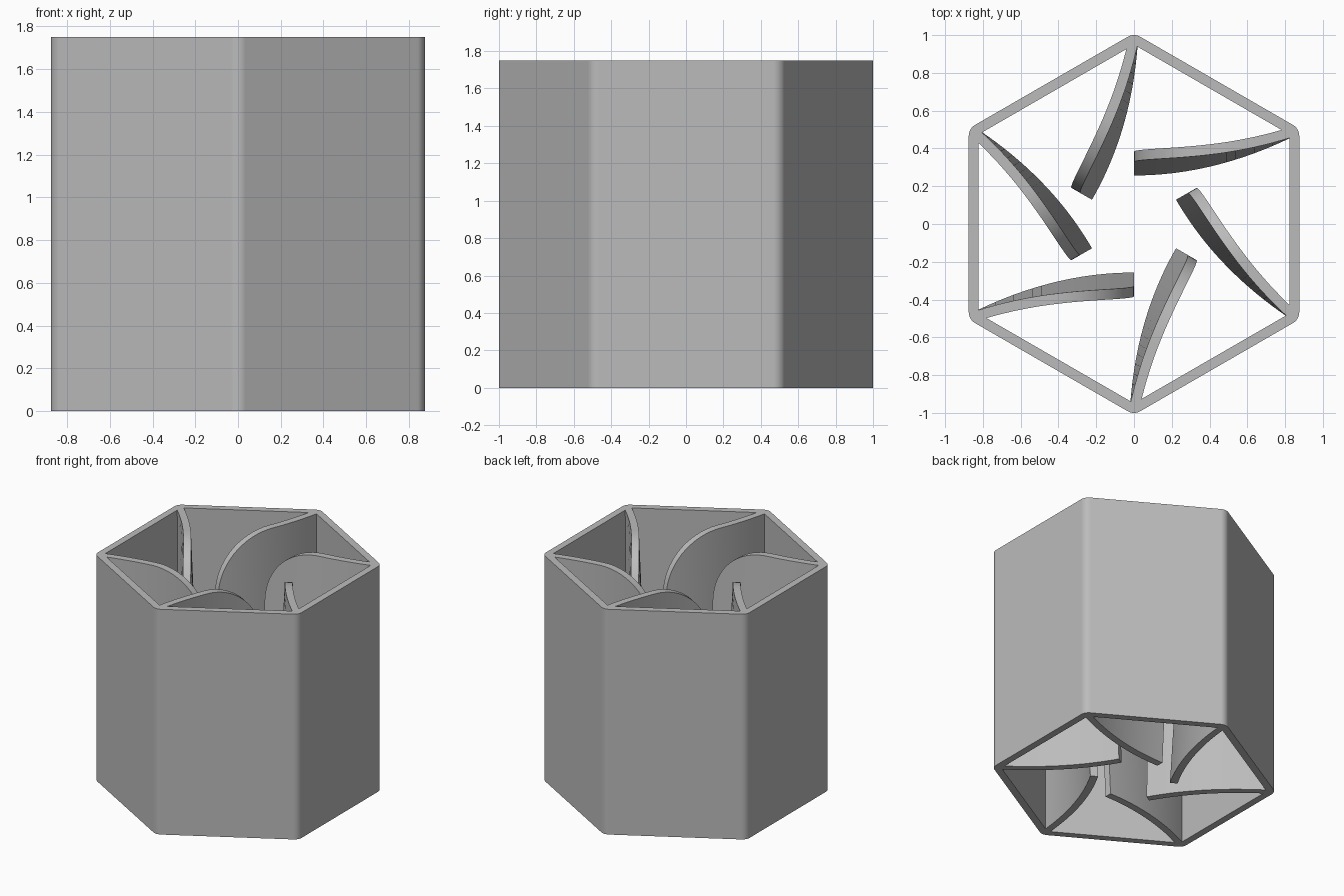
import bpy, bmesh, math
from mathutils import Matrix

if "Cube" in bpy.data.objects:
    bpy.data.objects.remove(bpy.data.objects["Cube"])

H = 1.75          # height
FLAT = 0.875      # centre to outer flat
WALL = 0.053      # wall thickness
ROUND = 0.067     # outer corner radius
SEG = 8           # segments per rounded corner

grey = bpy.data.materials.new("grey")
grey.diffuse_color = (0.5, 0.5, 0.5, 1)
grey.use_nodes = True
grey.node_tree.nodes["Principled BSDF"].inputs["Base Color"].default_value = grey.diffuse_color


def finish(bm, name):
    bmesh.ops.recalc_face_normals(bm, faces=bm.faces)
    me = bpy.data.meshes.new(name)
    bm.to_mesh(me)
    bm.free()
    me.materials.append(grey)
    ob = bpy.data.objects.new(name, me)
    bpy.context.collection.objects.link(ob)
    bpy.ops.object.select_all(action='DESELECT')
    ob.select_set(True)
    bpy.context.view_layer.objects.active = ob
    bpy.ops.object.shade_smooth_by_angle(angle=math.radians(30))
    wn = ob.modifiers.new("weighted_normals", 'WEIGHTED_NORMAL')
    wn.keep_sharp = True


def loft(bm, sections, closed):
    """Skin equal four-point sections; closed joins last to first."""
    rows = [[bm.verts.new(p) for p in s] for s in sections]
    pairs = list(zip(rows, rows[1:]))
    if closed:
        pairs.append((rows[-1], rows[0]))
    else:
        bm.faces.new(rows[0])
        bm.faces.new(rows[-1])
    for a, b in pairs:
        for i in range(4):
            j = (i + 1) % 4
            bm.faces.new((a[i], a[j], b[j], b[i]))


# Hexagonal tube: rounded outside corners, sharp inside corners
bm = bmesh.new()
sections = []
c = (FLAT - ROUND) / math.cos(math.pi / 6)
inner = (FLAT - WALL) / math.cos(math.pi / 6)
for k in range(6):
    a = math.radians(30 + 60 * k)
    ix, iy = inner * math.cos(a), inner * math.sin(a)
    for s in range(SEG + 1):
        t = a + math.radians(-30 + 60 * s / SEG)
        ox = c * math.cos(a) + ROUND * math.cos(t)
        oy = c * math.sin(a) + ROUND * math.sin(t)
        sections.append([(ox, oy, 0), (ox, oy, H), (ix, iy, H), (ix, iy, 0)])
loft(bm, sections, True)
bmesh.ops.remove_doubles(bm, verts=bm.verts, dist=1e-5)
finish(bm, "hexagonal_wall")

# Curved inner blades: leaning sheets whose top rounds down to the tip
R, END, THICK, LEAN = 0.44, 0.835, 0.055, 0.095
xs = [R * (1 - math.cos(math.pi / 2 * i / 16)) for i in range(17)]
xs += [R + (END - R) * i / 8 for i in range(1, 9)]


def blade_section(x):
    d = max(0.0, R - x)
    top = H - (R - math.sqrt(max(0.0, R * R - d * d)))
    y0 = 0.257 + 0.29 * x * x
    y1 = y0 + LEAN * (1 - (x / END) ** 1.5) * top / H
    return [(x, y0, 0), (x, y0 + THICK, 0), (x, y1 + THICK, top), (x, y1, top)]


for k in range(6):
    bm = bmesh.new()
    loft(bm, [blade_section(x) for x in xs], False)
    bm.transform(Matrix.Rotation(math.radians(60 * k), 4, 'Z'))
    finish(bm, "blade_%d" % (k + 1))
